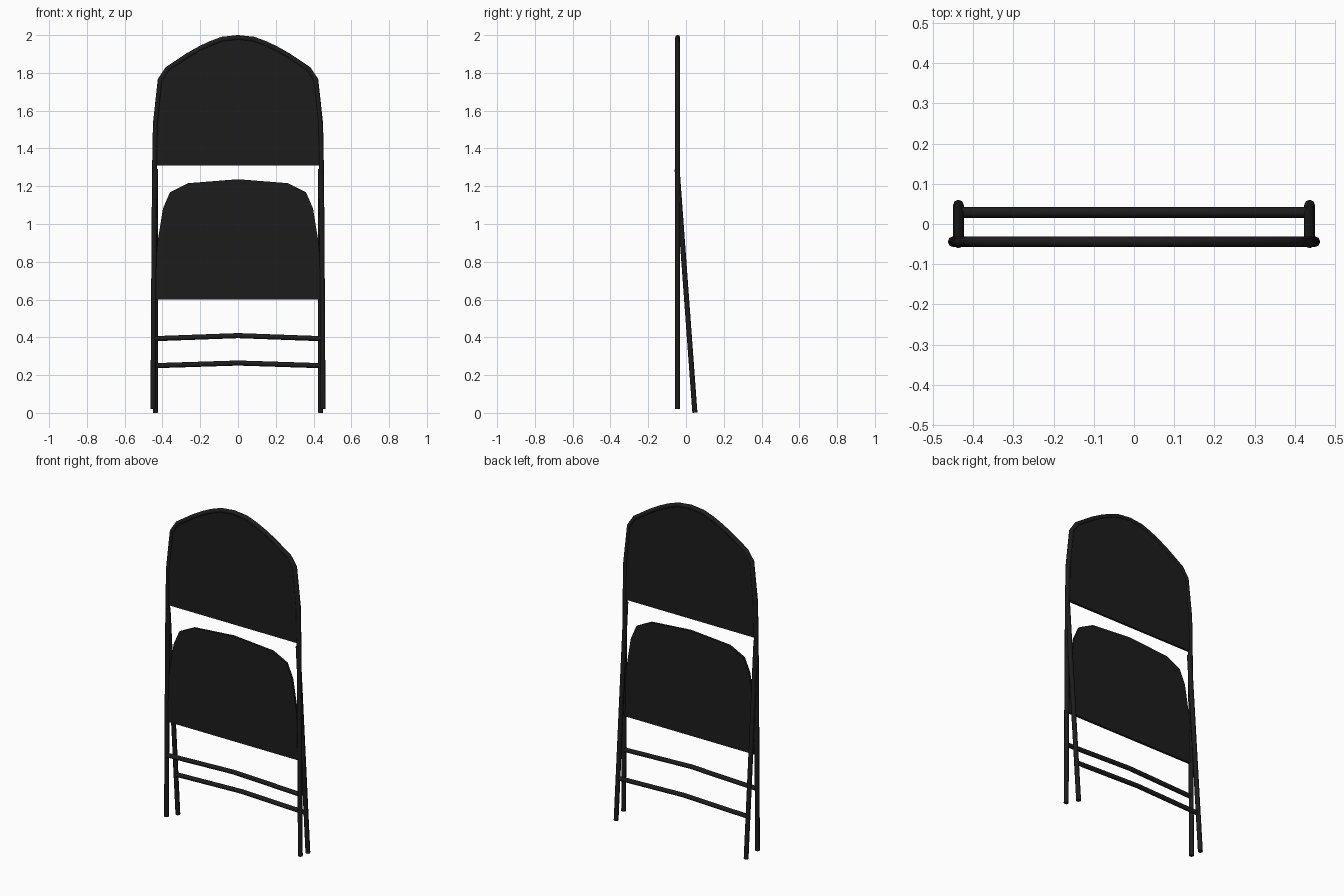
import bpy, bmesh

if "Cube" in bpy.data.objects:
    bpy.data.objects.remove(bpy.data.objects["Cube"])

R = 0.0135         # tube radius
FRONT_Y = -0.044   # plane of the folded frame, back and seat

black = bpy.data.materials.new("black_metal")
black.diffuse_color = (0.012, 0.012, 0.012, 1)
black.use_nodes = True
black.node_tree.nodes["Principled BSDF"].inputs["Base Color"].default_value = black.diffuse_color


def finish(obj):
    obj.data.materials.append(black)
    bpy.context.collection.objects.link(obj)
    return obj


def mirrored(half):
    """Mirror an outline half, running from the left side to x = 0, across x."""
    return half + [(-x, z) for x, z in reversed(half) if x != 0]


def tube(name, points, radius=R):
    curve = bpy.data.curves.new(name, 'CURVE')
    curve.dimensions = '3D'
    curve.bevel_depth = radius
    curve.bevel_resolution = 2
    curve.use_fill_caps = True
    spline = curve.splines.new('POLY')
    spline.points.add(len(points) - 1)
    for p, co in zip(spline.points, points):
        p.co = (*co, 1)
        p.radius = 1
    spline.use_smooth = True
    return finish(bpy.data.objects.new(name, curve))


def panel(name, outline, y, thickness):
    bm = bmesh.new()
    face = bm.faces.new([bm.verts.new((x, y - thickness / 2, z)) for x, z in outline])
    ext = bmesh.ops.extrude_face_region(bm, geom=[face])
    verts = [v for v in ext['geom'] if isinstance(v, bmesh.types.BMVert)]
    bmesh.ops.translate(bm, verts=verts, vec=(0, thickness, 0))
    bmesh.ops.recalc_face_normals(bm, faces=bm.faces)
    mesh = bpy.data.meshes.new(name)
    bm.to_mesh(mesh)
    bm.free()
    return finish(bpy.data.objects.new(name, mesh))


# Arched front frame: both front legs and the top hoop in one tube
arch = [(-0.437, 1.53), (-0.412, 1.763), (-0.374, 1.82), (-0.264, 1.893),
        (-0.2, 1.929), (-0.143, 1.956), (-0.082, 1.978), (0, 1.987)]
frame = mirrored([(-0.45, 0.02), (-0.444, 1.0), (-0.441, 1.31)] + arch)
tube("front_frame", [(x, FRONT_Y, z) for x, z in frame])

# Back panel filling the hoop
panel("backrest", mirrored([(-0.441, 1.31)] + arch), FRONT_Y, 0.014)

# Seat folded up between the legs
seat = mirrored([(-0.435, 0.60), (-0.432, 0.83), (-0.425, 0.91), (-0.397, 1.083),
                 (-0.36, 1.168), (-0.265, 1.216), (0, 1.237)])
panel("seat", seat, FRONT_Y, 0.014)

# Rear legs leaning backwards from the hinge
for side, label in ((-1, "left"), (1, "right")):
    tube("rear_leg_" + label, [(side * 0.437, 0.047, 0.001),
                               (side * 0.437, -0.047, 1.29)])

# Bowed cross bars between each pair of legs
for name, y, z, rise in (("front_crossbar", FRONT_Y, 0.393, 0.016),
                         ("rear_crossbar", 0.029, 0.25, 0.014)):
    tube(name, [(-0.44, y, z), (0, y, z + rise), (0.44, y, z)])
